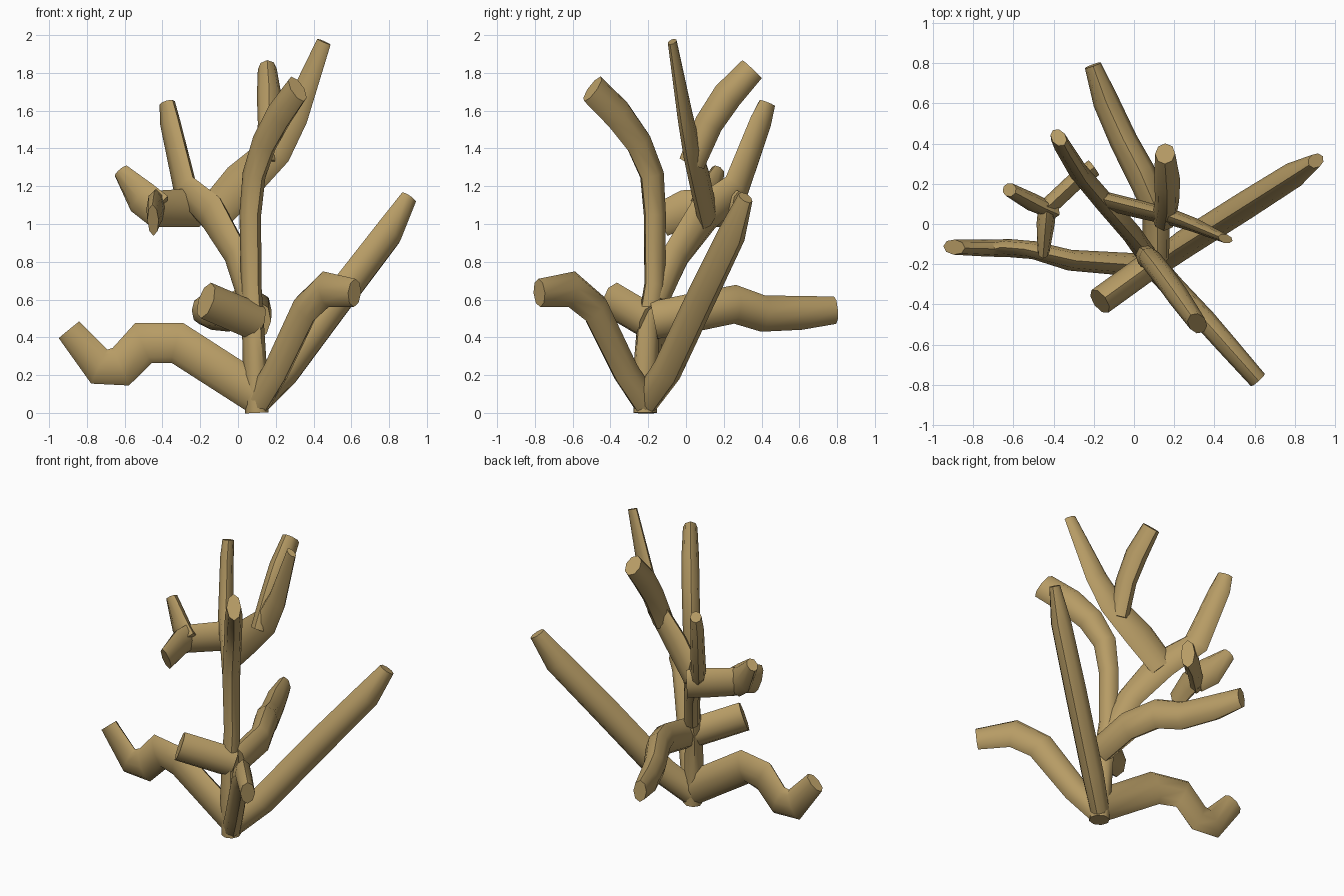
import bpy, bmesh, math
from mathutils import Vector

wood = bpy.data.materials.new("tan_wood")
wood.diffuse_color = (0.47, 0.33, 0.13, 1)
SIDES = 8


def branch(name, pts):
    """Sweep a flattened oval along pts of (x, y, z, tall_radius, side_radius)."""
    P = [Vector(p[:3]) for p in pts]
    run = P[-1] - P[0]
    side = Vector((-run.y, run.x, 0)).normalized()
    bm = bmesh.new()
    rings = []
    for i, p in enumerate(P):
        d_in = (p - P[max(i - 1, 0)]).normalized()
        d_out = (P[min(i + 1, len(P) - 1)] - p).normalized()
        t = (d_in + d_out).normalized()
        miter = 1 / max(0.7, t.dot(d_out if d_out.length else d_in))
        s = (side - t * side.dot(t)).normalized()
        u = t.cross(s)
        ring = []
        for k in range(SIDES):
            a = 2 * math.pi * k / SIDES
            ring.append(bm.verts.new(p + u * math.cos(a) * pts[i][3] * miter
                                     + s * math.sin(a) * pts[i][4]))
        rings.append(ring)
    for r, q in zip(rings, rings[1:]):
        for k in range(SIDES):
            n = (k + 1) % SIDES
            bm.faces.new((r[k], r[n], q[n], q[k]))
    bm.faces.new(rings[0][::-1])
    bm.faces.new(rings[-1])
    bmesh.ops.recalc_face_normals(bm, faces=bm.faces)
    me = bpy.data.meshes.new(name)
    bm.to_mesh(me)
    bm.free()
    ob = bpy.data.objects.new(name, me)
    bpy.context.collection.objects.link(ob)
    me.materials.append(wood)
    bpy.context.view_layer.objects.active = ob
    ob.select_set(True)
    bpy.ops.object.shade_smooth_by_angle(angle=math.radians(50))
    ob.select_set(False)


# Main trunk, leaning forward at the top
branch("trunk", [
    (0.10, -0.215, 0.0, 0.065, 0.06), (0.09, -0.215, 0.22, 0.07, 0.06),
    (0.08, -0.20, 0.45, 0.065, 0.055), (0.07, -0.165, 0.68, 0.06, 0.05),
    (0.065, -0.165, 1.05, 0.062, 0.055), (0.085, -0.18, 1.26, 0.07, 0.055),
    (0.14, -0.25, 1.43, 0.08, 0.055), (0.22, -0.36, 1.58, 0.088, 0.055),
    (0.315, -0.495, 1.715, 0.085, 0.045)])

# Low branches spreading from the foot
branch("low_left_branch", [
    (0.10, -0.21, 0.10, 0.105, 0.06), (-0.32, -0.18, 0.37, 0.105, 0.052),
    (-0.50, -0.13, 0.37, 0.105, 0.045), (-0.62, -0.12, 0.245, 0.10, 0.045),
    (-0.735, -0.12, 0.245, 0.09, 0.042), (-0.895, -0.115, 0.44, 0.07, 0.038)])
branch("low_front_branch", [
    (0.10, -0.21, 0.05, 0.075, 0.06), (0.20, -0.32, 0.22, 0.08, 0.058),
    (0.355, -0.48, 0.55, 0.088, 0.055), (0.465, -0.605, 0.655, 0.092, 0.052),
    (0.617, -0.777, 0.635, 0.075, 0.046)])
branch("low_back_branch", [
    (0.10, -0.21, 0.07, 0.085, 0.06), (0.25, -0.10, 0.225, 0.09, 0.07),
    (0.55, 0.09, 0.63, 0.09, 0.07), (0.795, 0.245, 0.95, 0.085, 0.065),
    (0.905, 0.315, 1.14, 0.05, 0.035)])

# Mid-height side branches
branch("front_left_stub", [
    (0.10, -0.19, 0.48, 0.10, 0.07), (-0.17, -0.385, 0.595, 0.10, 0.07)])
branch("rear_branch", [
    (0.11, -0.17, 0.49, 0.10, 0.065), (0.11, 0.08, 0.54, 0.10, 0.07),
    (0.03, 0.26, 0.575, 0.10, 0.075), (-0.05, 0.41, 0.525, 0.095, 0.07),
    (-0.14, 0.61, 0.53, 0.09, 0.065), (-0.205, 0.79, 0.543, 0.072, 0.042)])

# Upper fork growing behind the trunk
branch("fork_stem", [
    (0.06, -0.15, 0.60, 0.07, 0.05), (-0.01, -0.05, 0.84, 0.085, 0.05),
    (-0.14, 0.10, 1.06, 0.105, 0.05), (-0.28, 0.265, 1.19, 0.085, 0.047),
    (-0.36, 0.395, 1.54, 0.07, 0.042), (-0.375, 0.43, 1.64, 0.05, 0.036)])
branch("fork_right_limb", [
    (-0.14, 0.115, 1.04, 0.10, 0.045), (0.02, 0.075, 1.22, 0.11, 0.045),
    (0.20, 0.03, 1.39, 0.09, 0.04), (0.30, -0.005, 1.57, 0.075, 0.035),
    (0.455, -0.073, 1.965, 0.04, 0.022)])
branch("fork_back_limb", [
    (0.15, 0.03, 1.32, 0.07, 0.06), (0.165, 0.12, 1.53, 0.075, 0.06),
    (0.165, 0.22, 1.68, 0.08, 0.065), (0.155, 0.35, 1.82, 0.07, 0.05)])

# Left limb splitting into two twigs
branch("left_limb", [
    (-0.20, 0.28, 1.08, 0.095, 0.045), (-0.29, 0.215, 1.085, 0.10, 0.045),
    (-0.455, 0.06, 1.08, 0.095, 0.045)])
branch("left_twig_up", [
    (-0.42, 0.07, 1.07, 0.095, 0.04), (-0.51, 0.11, 1.14, 0.095, 0.045),
    (-0.62, 0.17, 1.28, 0.045, 0.035)])
branch("left_twig_front", [
    (-0.43, 0.10, 1.09, 0.095, 0.045), (-0.44, 0.0, 1.08, 0.10, 0.045),
    (-0.45, -0.135, 1.02, 0.09, 0.03)])
